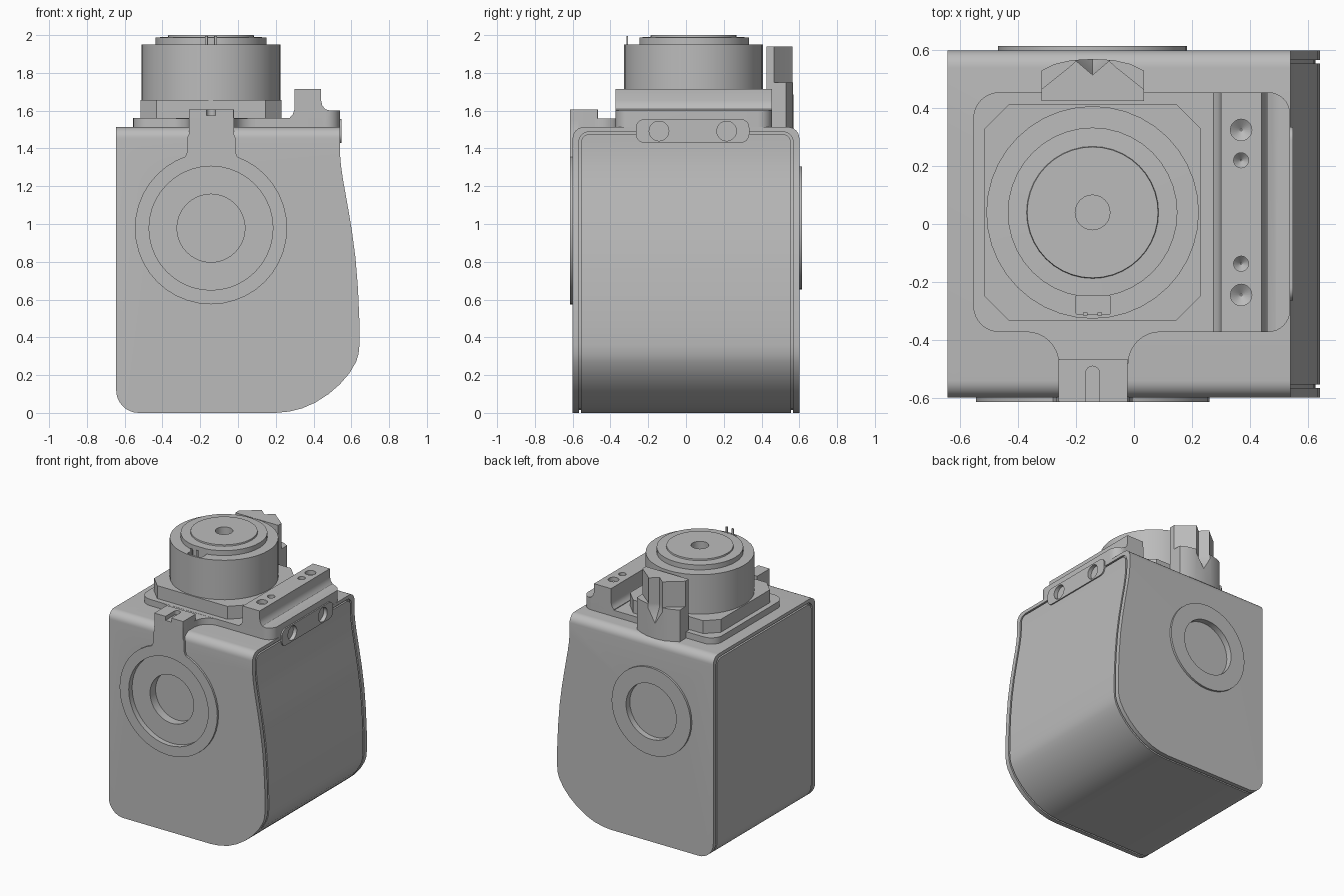
import bpy, bmesh
from math import sin, cos, pi, radians

old = bpy.data.objects.get("Cube")
if old:
    bpy.data.objects.remove(old, do_unlink=True)

grey = bpy.data.materials.new("plain grey")
grey.use_nodes = True
grey.diffuse_color = (0.5, 0.5, 0.5, 1)
grey.node_tree.nodes["Principled BSDF"].inputs["Base Color"].default_value = (0.5, 0.5, 0.5, 1)

CX, CY, RZ = -0.143, 0.04, 0.978   # turret axis and port height
parts = []


def arc(cx, cy, r, a0, a1, n=8):
    return [(cx + r * cos(radians(a0 + (a1 - a0) * i / n)),
             cy + r * sin(radians(a0 + (a1 - a0) * i / n))) for i in range(n + 1)]


def circle(cx, cy, r, n=40):
    return arc(cx, cy, r, 0, 360, n)[:-1]


def round_rect(x0, x1, y0, y1, r, n=8):
    return (arc(x1 - r, y1 - r, r, 0, 90, n) + arc(x0 + r, y1 - r, r, 90, 180, n)
            + arc(x0 + r, y0 + r, r, 180, 270, n) + arc(x1 - r, y0 + r, r, 270, 360, n))


def loft(name, sections, axis="z"):
    """Join (outline, position) sections stacked along an axis."""
    place = {"z": lambda a, b, t: (a, b, t), "y": lambda a, b, t: (a, t, b),
             "x": lambda a, b, t: (t, a, b)}[axis]
    bm = bmesh.new()
    rings = [[bm.verts.new(place(a, b, t)) for a, b in pts] for pts, t in sections]
    n = len(rings[0])
    for lo, hi in zip(rings, rings[1:]):
        for i in range(n):
            bm.faces.new((lo[i], lo[(i + 1) % n], hi[(i + 1) % n], hi[i]))
    bm.faces.new(rings[0])
    bm.faces.new(rings[-1])
    bmesh.ops.recalc_face_normals(bm, faces=bm.faces)
    mesh = bpy.data.meshes.new(name)
    bm.to_mesh(mesh)
    bm.free()
    mesh.materials.append(grey)
    ob = bpy.data.objects.new(name, mesh)
    bpy.context.collection.objects.link(ob)
    parts.append(ob)
    return ob


def prism(name, pts, lo, hi, axis="z"):
    return loft(name, [(pts, lo), (pts, hi)], axis)


def combine(target, cutters, mode="DIFFERENCE", keep=False):
    """Apply booleans and discard the helpers."""
    for c in cutters:
        mod = target.modifiers.new("cut", "BOOLEAN")
        mod.operation, mod.object, mod.solver = mode, c, "EXACT"
        bpy.context.view_layer.update()
        graph = bpy.context.evaluated_depsgraph_get()
        mesh = bpy.data.meshes.new_from_object(target.evaluated_get(graph))
        target.modifiers.clear()
        target.data = mesh
    if not keep:
        discard(cutters)


def discard(obs):
    for c in obs:
        parts.remove(c)
        bpy.data.objects.remove(c, do_unlink=True)


# Body: side silhouette, rounded along the top front and back edges
outline = ([(-0.645, 1.513)] + arc(-0.525, 0.12, 0.12, 180, 270)
           + [(0.2, 0), (0.27, 0.007), (0.34, 0.024), (0.41, 0.055), (0.48, 0.1),
              (0.54, 0.152), (0.59, 0.21), (0.625, 0.27), (0.638, 0.31), (0.643, 0.36),
              (0.642, 0.5), (0.635, 0.66), (0.622, 0.82), (0.602, 0.97), (0.58, 1.1),
              (0.555, 1.24), (0.545, 1.31), (0.54, 1.37), (0.54, 1.513)])
body = prism("body", outline, -0.7, 0.7, "y")
combine(body, [prism("rounding", round_rect(-0.6, 0.6, -0.5, 1.513, 0.06), -1, 1, "x")], "INTERSECT")

# Shallow seam around the wrapped side panel
seam = prism("seam", round_rect(-0.567, 0.567, -0.3, 1.488, 0.055), -1, 1, "x")
inside = prism("seam_inside", round_rect(-0.555, 0.555, -0.4, 1.476, 0.045), -1.1, 1.1, "x")
core = prism("seam_core", [(x * 0.975, 0.75 + (z - 0.75) * 0.98) for x, z in outline], -0.8, 0.8, "y")
# keep the seam off the top surface
core_top = prism("seam_core_top", round_rect(-0.525, 0.525, 1.2, 1.8, 0.01), -0.8, 0.8, "y")
combine(seam, [inside, core, core_top])
combine(body, [seam])

# Front port: raised ring, stepped recess
front_ring = prism("front_ring", circle(CX, RZ, 0.403), -0.615, -0.56, "y")
bores = [prism("bore_wide", circle(CX, RZ, 0.328), -0.8, -0.575, "y"),
         prism("bore_narrow", circle(CX, RZ, 0.18), -0.8, -0.51, "y")]
combine(front_ring, bores, keep=True)
combine(body, bores)

# Rear port
rear_ring = prism("rear_ring", circle(CX, RZ, 0.326), 0.56, 0.615, "y")
bore = [prism("rear_bore", circle(CX, RZ, 0.207), 0.57, 0.8, "y")]
combine(rear_ring, bore, keep=True)
combine(body, bore)

# Top plate with a flared neck reaching the front latch
prism("top_plate", round_rect(-0.555, 0.538, -0.373, 0.455, 0.09), 1.49, 1.56)
prism("plate_neck", [(-0.37, -0.36)] + arc(-0.37, -0.483, 0.11, 90, 0)
      + arc(0.09, -0.483, 0.11, 180, 90) + [(0.09, -0.36)], 1.49, 1.559)

# Front latch: hanging strap and slotted tab
prism("latch_strap", [(-0.31, 1.335), (-0.28, 1.355), (-0.27, 1.38), (-0.27, 1.455), (-0.26, 1.475),
                      (-0.26, 1.56), (-0.022, 1.56), (-0.022, 1.475), (-0.013, 1.455),
                      (-0.013, 1.38), (-0.003, 1.355), (0.025, 1.335)], -0.615, -0.57, "y")
tab = prism("latch_tab", round_rect(-0.26, -0.022, -0.615, -0.466, 0.004), 1.47, 1.605)
combine(tab, [prism("tab_slot", arc(CX, -0.515, 0.024, 0, 180) + [(CX - 0.024, -0.7), (CX + 0.024, -0.7)],
                    1.575, 1.7)])

# Turret base: square with chamfered corners
x0, x1, y0, y1, c = -0.517, 0.231, -0.334, 0.414, 0.085
prism("turret_base", [(x0 + c, y0), (x1 - c, y0), (x1, y0 + c), (x1, y1 - c),
                      (x1 - c, y1), (x0 + c, y1), (x0, y1 - c), (x0, y0 + c)], 1.55, 1.656)

# Turret drum with stepped cap, centre hole and front key slot
drum = loft("turret_drum", [(circle(CX, CY, r), z) for r, z in (
    (0.367, 1.64), (0.367, 1.95), (0.293, 1.951), (0.293, 1.988), (0.228, 1.99), (0.226, 2.0))])
combine(drum, [prism("centre_hole", circle(CX, CY, 0.06, 24), 1.9, 2.1),
               prism("key_slot", round_rect(-0.2, -0.083, -0.312, -0.247, 0.004), 1.88, 2.1)])
for x in (-0.168, -0.118):
    prism("key_prong", round_rect(x - 0.008, x + 0.008, -0.316, -0.306, 0.002), 1.88, 1.995)

# Accessory rail with countersunk holes, and its side plate
rail = prism("rail", [(0.275, 1.5), (0.275, 1.565), (0.29, 1.58), (0.298, 1.605), (0.3, 1.715),
                      (0.44, 1.715), (0.44, 1.655), (0.446, 1.628), (0.462, 1.608), (0.488, 1.6),
                      (0.539, 1.6), (0.539, 1.5)], -0.373, 0.455, "y")
combine(rail, [prism("rail_rounding", round_rect(0.2, 0.539, -0.373, 0.455, 0.075), 1.4, 1.8)],
        "INTERSECT")
upper = [loft("rail_hole", [(circle(0.37, y, r * 0.1, 20), 1.66), (circle(0.37, y, r, 20), 1.685),
                            (circle(0.37, y, r, 20), 1.8)])
         for y, r in ((0.325, 0.037), (0.22, 0.026), (-0.137, 0.026), (-0.245, 0.037))]
combine(rail, upper)
side_plate = prism("side_plate", round_rect(-0.265, 0.335, 1.43, 1.555, 0.045), 0.5, 0.549, "x")
screws = [prism("screw_hole", circle(y, 1.492, 0.052, 28), 0.52, 0.7, "x") for y in (-0.143, 0.215)]
for ob in (body, rail, side_plate, bpy.data.objects["top_plate"]):
    combine(ob, screws, keep=True)
discard(screws)
discard(bore)if bore[0] in parts else None

# Rear knob: rounded foot, tapered head, pointed notch
foot = prism("knob_foot", [(-0.32, 0.425), (0.034, 0.425), (0.034, 0.53), (-0.01, 0.552), (-0.07, 0.566),
                           (-0.143, 0.57), (-0.216, 0.566), (-0.276, 0.552), (-0.32, 0.53)], 1.46, 1.75)
head = prism("knob_head", [(-0.32, 0.425), (0.034, 0.425), (0.034, 0.465), (-0.06, 0.54), (-0.09, 0.567),
                           (-0.196, 0.567), (-0.226, 0.54), (-0.32, 0.465)], 1.74, 1.94)


def notch(w, d):
    return [(CX - w, 0.6), (CX + w, 0.6), (CX, 0.6 - d)]


notch_cut = [loft("notch", [(notch(0.01, 0.01), 1.58), (notch(0.1, 0.085), 1.72), (notch(0.1, 0.085), 2.1)])]
combine(foot, notch_cut, keep=True)
combine(head, notch_cut)

# Smooth the round surfaces, keep edges crisp
bpy.ops.object.select_all(action="DESELECT")
for ob in parts:
    ob.select_set(True)
bpy.context.view_layer.objects.active = body
bpy.ops.object.shade_smooth_by_angle(angle=radians(30))
